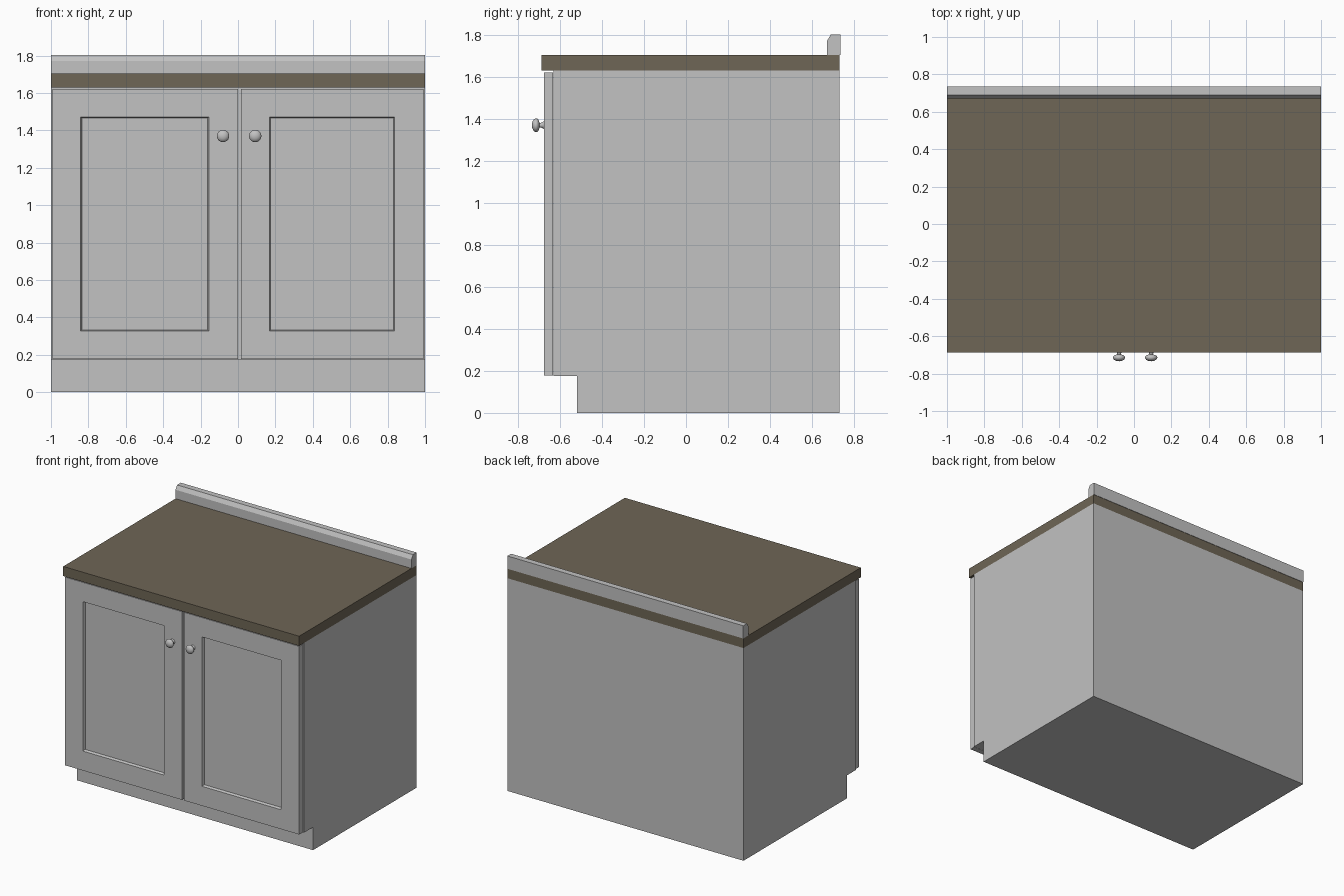
import bpy, bmesh, math
from mathutils import Vector

if "Cube" in bpy.data.objects:
    bpy.data.objects.remove(bpy.data.objects["Cube"])


def material(name, rgb):
    m = bpy.data.materials.new(name)
    m.diffuse_color = (*rgb, 1)
    m.use_nodes = True
    m.node_tree.nodes["Principled BSDF"].inputs["Base Color"].default_value = m.diffuse_color
    return m


GREY = material("painted_grey", (0.54, 0.54, 0.54))
BROWN = material("brown_worktop", (0.158, 0.132, 0.092))


def finish(name, bm, mat):
    bmesh.ops.recalc_face_normals(bm, faces=bm.faces)
    me = bpy.data.meshes.new(name)
    bm.to_mesh(me)
    bm.free()
    me.materials.append(mat)
    ob = bpy.data.objects.new(name, me)
    bpy.context.collection.objects.link(ob)
    return ob


def extrude_profile(name, yz, x0, x1, mat):
    """Side profile (y, z) swept along x."""
    bm = bmesh.new()
    face = bm.faces.new([bm.verts.new((x0, y, z)) for y, z in yz])
    res = bmesh.ops.extrude_face_region(bm, geom=[face])
    verts = [g for g in res["geom"] if isinstance(g, bmesh.types.BMVert)]
    bmesh.ops.translate(bm, verts=verts, vec=(x1 - x0, 0, 0))
    return finish(name, bm, mat)


def rect(y0, y1, z0, z1):
    return [(y0, z0), (y1, z0), (y1, z1), (y0, z1)]


def ring(bm, x0, x1, z0, z1, y):
    return [bm.verts.new((x, y, z)) for x, z in ((x0, z0), (x1, z0), (x1, z1), (x0, z1))]


def door(name, x0, x1, px0, px1):
    """Framed door with a recessed centre panel."""
    z0, z1, pz0, pz1, s = 0.178, 1.62, 0.327, 1.472, 0.007
    bm = bmesh.new()
    rings = [ring(bm, x0, x1, z0, z1, -0.634),
             ring(bm, x0, x1, z0, z1, -0.677),
             ring(bm, px0, px1, pz0, pz1, -0.677),
             ring(bm, px0 + s, px1 - s, pz0 + s, pz1 - s, -0.657)]
    for a, b in zip(rings, rings[1:]):
        for i in range(4):
            j = (i + 1) % 4
            bm.faces.new((a[i], a[j], b[j], b[i]))
    bm.faces.new(rings[0])
    bm.faces.new(rings[-1])
    return finish(name, bm, GREY)


def knob(name, x, z=1.37):
    """Mushroom knob turned around the y axis."""
    prof = [(0, -0.676), (0.020, -0.676), (0.013, -0.684), (0.010, -0.697), (0.025, -0.702),
            (0.032, -0.709), (0.033, -0.716), (0.028, -0.725), (0.015, -0.732), (0, -0.734)]
    bm = bmesh.new()
    vs = [bm.verts.new((x + r, y, z)) for r, y in prof]
    edges = [bm.edges.new(p) for p in zip(vs, vs[1:])]
    bmesh.ops.spin(bm, geom=vs + edges, cent=Vector((x, 0, z)), axis=(0, 1, 0),
                   angle=2 * math.pi, steps=24)
    bmesh.ops.remove_doubles(bm, verts=bm.verts, dist=1e-4)
    ob = finish(name, bm, GREY)
    bpy.ops.object.select_all(action="DESELECT")
    ob.select_set(True)
    bpy.context.view_layer.objects.active = ob
    bpy.ops.object.shade_smooth_by_angle(angle=math.radians(50))


# Cabinet body with toe kick
extrude_profile("cabinet_body",
                [(-0.519, 0), (0.732, 0), (0.732, 1.63), (-0.63, 1.63), (-0.63, 0.176), (-0.519, 0.176)],
                -1, 1, GREY)

# Worktop and back upstand with sloped front edge
extrude_profile("worktop", rect(-0.688, 0.732, 1.63, 1.704), -1, 1, BROWN)
extrude_profile("backsplash",
                [(0.672, 1.704), (0.735, 1.704), (0.735, 1.802), (0.69, 1.802), (0.672, 1.772)],
                -1, 1, GREY)

# Doors and knobs
door("left_door", -0.993, 0.0, -0.842, -0.155)
door("right_door", 0.016, 0.993, 0.168, 0.838)
knob("left_knob", -0.08)
knob("right_knob", 0.092)
